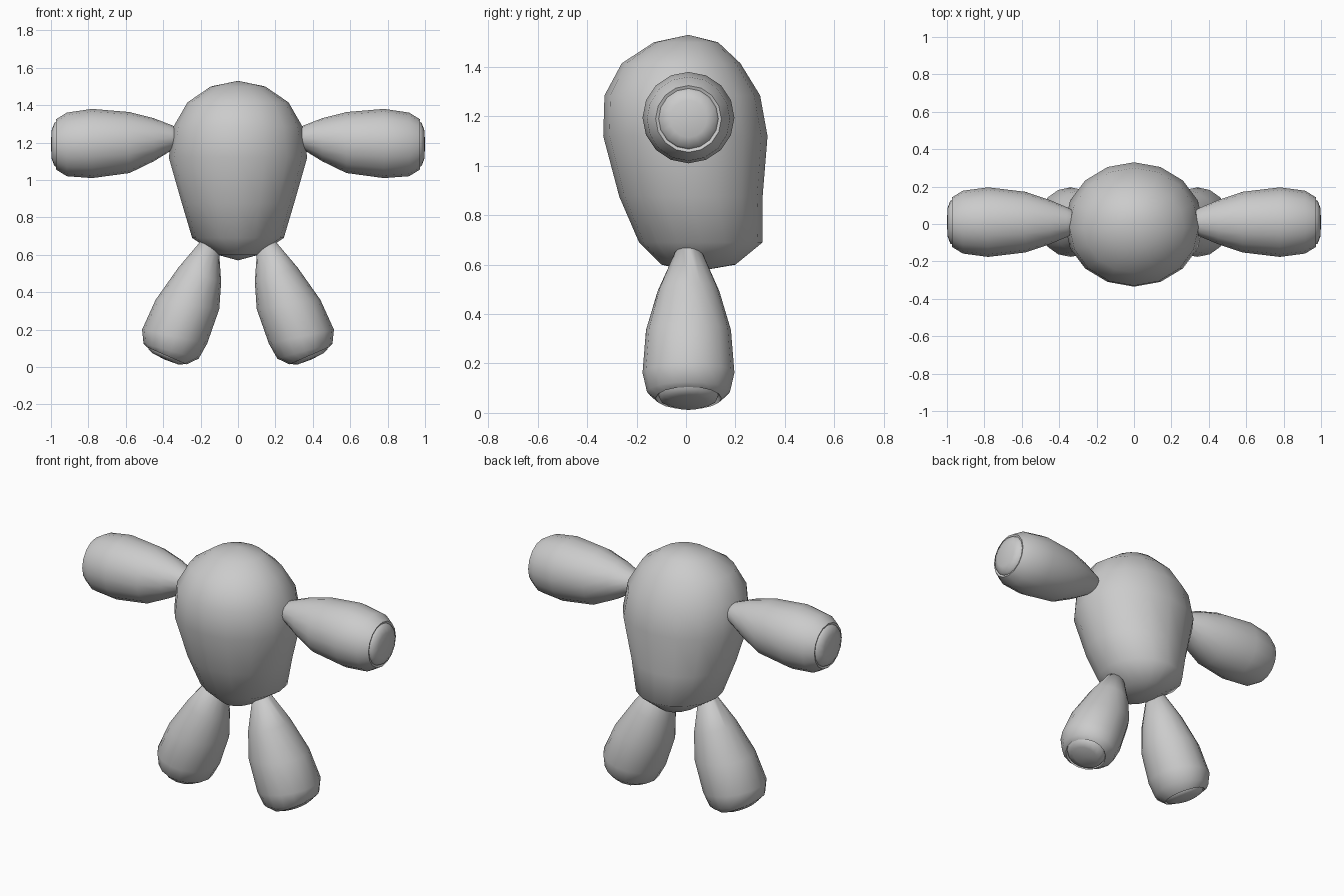
import bpy, bmesh, math
from mathutils import Vector

if "Cube" in bpy.data.objects:
    bpy.data.objects.remove(bpy.data.objects["Cube"])

SIDES = 16
grey = bpy.data.materials.new("plain grey")
grey.diffuse_color = (0.6, 0.6, 0.6, 1)
grey.use_nodes = True
grey.node_tree.nodes["Principled BSDF"].inputs["Base Color"].default_value = grey.diffuse_color


def loft(name, rings, start, end):
    """Skin through oval rings given as (centre, half axis u, half axis v), closed by tip points."""
    bm = bmesh.new()
    loops = []
    for c, u, v in rings:
        c, u, v = Vector(c), Vector(u), Vector(v)
        loops.append([bm.verts.new(c + u * math.cos(a) + v * math.sin(a))
                      for a in (2 * math.pi * i / SIDES for i in range(SIDES))])
    for a, b in zip(loops, loops[1:]):
        for i in range(SIDES):
            j = (i + 1) % SIDES
            bm.faces.new((a[i], a[j], b[j], b[i]))
    for loop, tip in ((loops[0], start), (loops[-1], end)):
        t = bm.verts.new(tip)
        for i in range(SIDES):
            bm.faces.new((loop[i], loop[(i + 1) % SIDES], t))
    bmesh.ops.recalc_face_normals(bm, faces=bm.faces)
    me = bpy.data.meshes.new(name)
    bm.to_mesh(me)
    bm.free()
    me.materials.append(grey)
    ob = bpy.data.objects.new(name, me)
    bpy.context.collection.objects.link(ob)
    bpy.ops.object.select_all(action='DESELECT')
    ob.select_set(True)
    bpy.context.view_layer.objects.active = ob
    bpy.ops.object.shade_smooth_by_angle(angle=math.radians(60))
    return ob


def limb(name, pairs, start, end):
    """Limb from outline pairs (x1, z1, x2, z2, half depth), built on both sides."""
    for side, s in (("right", 1), ("left", -1)):
        rings = []
        for x1, z1, x2, z2, d in pairs:
            rings.append(((s * (x1 + x2) / 2, 0.01, (z1 + z2) / 2),
                          (s * (x1 - x2) / 2, 0, (z1 - z2) / 2), (0, d, 0)))
        loft(f"{side}_{name}", rings, (s * start[0], 0.01, start[1]), (s * end[0], 0.01, end[1]))


# Body: height, half width, front y, back y
body = [(1.50, 0.145, -0.13, 0.13), (1.415, 0.27, -0.26, 0.22), (1.285, 0.345, -0.33, 0.30),
        (1.12, 0.37, -0.335, 0.33), (0.875, 0.30, -0.27, 0.31), (0.69, 0.245, -0.19, 0.31),
        (0.60, 0.11, -0.10, 0.20)]
loft("body", [((0, (f + b) / 2, z), (w, 0, 0), (0, (b - f) / 2, 0)) for z, w, f, b in body],
     (0, 0.01, 1.53), (0, 0.03, 0.57))

# Arms, shoulder to hand, with a slightly domed end cap
limb("arm", [(0.30, 1.27, 0.30, 1.18, 0.05), (0.36, 1.295, 0.36, 1.155, 0.08),
             (0.45, 1.33, 0.45, 1.10, 0.118), (0.58, 1.363, 0.58, 1.037, 0.162),
             (0.78, 1.38, 0.78, 1.01, 0.186), (0.915, 1.36, 0.915, 1.02, 0.168),
             (0.972, 1.325, 0.972, 1.055, 0.133), (0.967, 1.313, 0.967, 1.068, 0.121),
             (0.982, 1.305, 0.982, 1.075, 0.115), (0.997, 1.265, 0.997, 1.115, 0.075)],
     (0.27, 1.225), (1.0, 1.19))

# Legs, hip to foot
limb("leg", [(0.20, 0.672, 0.10, 0.60, 0.06), (0.32, 0.53, 0.09, 0.455, 0.125),
             (0.44, 0.36, 0.10, 0.31, 0.172), (0.513, 0.20, 0.165, 0.125, 0.186),
             (0.505, 0.125, 0.21, 0.045, 0.168), (0.485, 0.105, 0.275, 0.014, 0.133),
             (0.481, 0.115, 0.27, 0.03, 0.121), (0.478, 0.095, 0.285, 0.016, 0.115),
             (0.455, 0.072, 0.315, 0.012, 0.075)],
     (0.14, 0.66), (0.388, 0.038))
